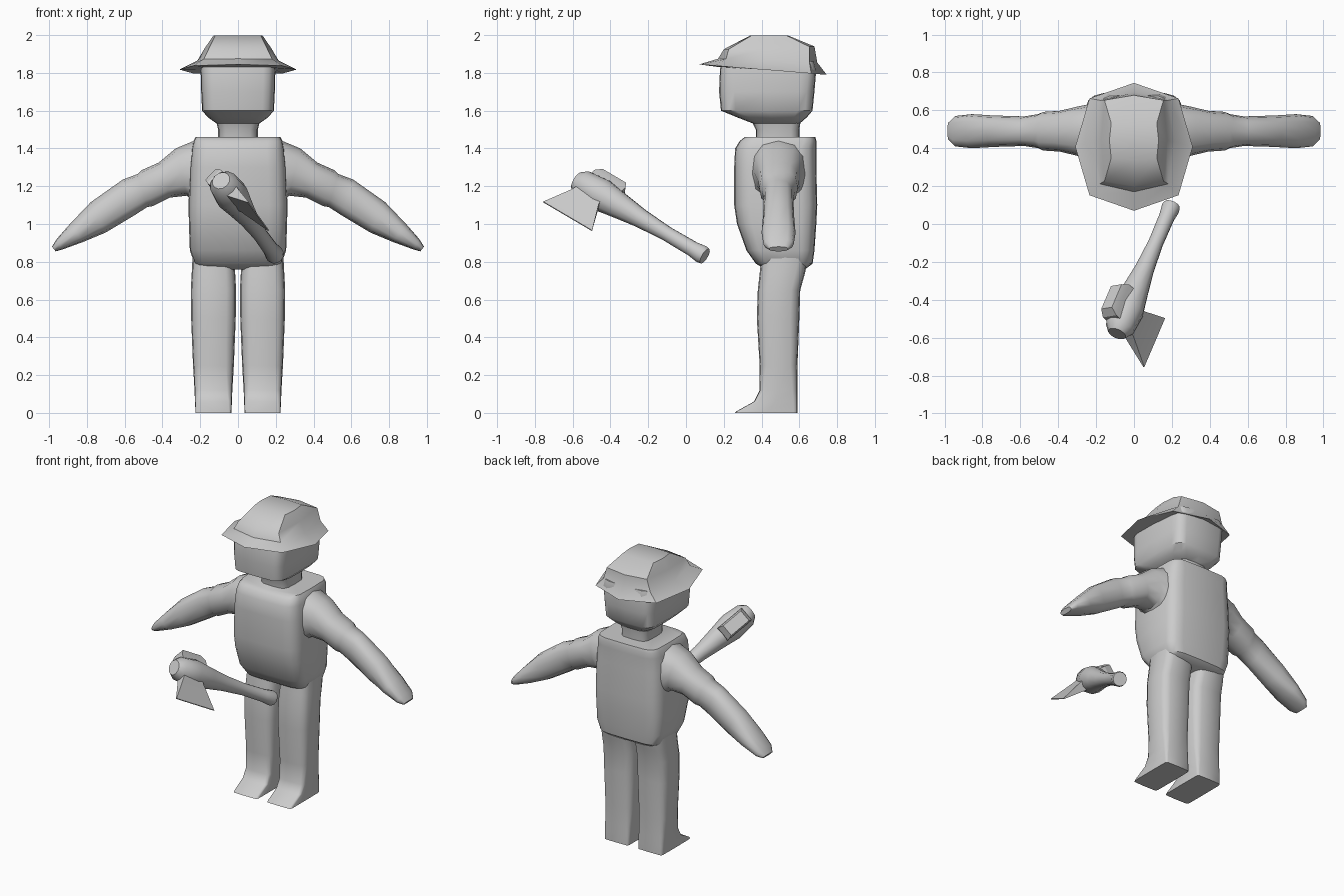
import bpy, bmesh, math
from mathutils import Vector

cube = bpy.data.objects.get("Cube")
if cube:
    bpy.data.objects.remove(cube, do_unlink=True)

grey = bpy.data.materials.new("plain grey")
grey.use_nodes = True
tone = (0.6, 0.6, 0.6, 1)
grey.diffuse_color = tone
grey.node_tree.nodes["Principled BSDF"].inputs["Base Color"].default_value = tone


def finish(name, bm, mirror=False, angle=40):
    """Turn a bmesh into a smooth-shaded object, mirrored across x if asked."""
    bmesh.ops.recalc_face_normals(bm, faces=bm.faces)
    mesh = bpy.data.meshes.new(name)
    bm.to_mesh(mesh)
    bm.free()
    mesh.materials.append(grey)
    mesh.shade_smooth()
    mesh.set_sharp_from_angle(angle=math.radians(angle))
    obj = bpy.data.objects.new(name, mesh)
    bpy.context.collection.objects.link(obj)
    if mirror:
        mod = obj.modifiers.new("Mirror", 'MIRROR')
        mod.use_mirror_merge = False
    return obj


def rounded(angle, power):
    """Point on a rounded square; a higher power gives squarer corners."""
    c, s = math.cos(angle), math.sin(angle)
    e = 2 / power
    return math.copysign(abs(c) ** e, c), math.copysign(abs(s) ** e, s)


def loft(name, sections, sides, **options):
    """Skin a closed tube through sections of (centre, u axis, v axis, power)."""
    bm = bmesh.new()
    rings = []
    for centre, u, v, power in sections:
        ring = []
        for i in range(sides):
            a, b = rounded(math.tau * i / sides, power)
            ring.append(bm.verts.new(Vector(centre) + Vector(u) * a + Vector(v) * b))
        rings.append(ring)
    for low, high in zip(rings, rings[1:]):
        for i in range(sides):
            j = (i + 1) % sides
            bm.faces.new((low[i], low[j], high[j], high[i]))
    bm.faces.new(rings[0][::-1])
    bm.faces.new(rings[-1])
    return finish(name, bm, **options)


def column(name, rows, sides=16, x=0, **options):
    """Upright loft; each row is z, half width, front y, back y, power, back drop."""
    sections = []
    for z, half, front, back, power, drop in rows:
        sections.append(((x, (front + back) / 2, z - drop / 2), (half, 0, 0),
                         (0, (back - front) / 2, -drop / 2), power))
    return loft(name, sections, sides, **options)


# Legs with wedge-toed feet
column("legs", [
    (0, .095, .26, .59, 14, 0),
    (.01, .095, .27, .59, 14, 0),
    (.06, .098, .36, .59, 9, 0),
    (.12, .1, .39, .59, 6, 0),
    (.25, .108, .39, .59, 4, 0),
    (.5, .118, .375, .6, 3.5, 0),
    (.65, .12, .38, .605, 3.5, 0),
    (.74, .115, .39, .63, 3.5, 0),
    (.84, .11, .4, .65, 3.5, 0),
], x=.13, mirror=True)

# Torso
column("torso", [
    (.76, .2, .42, .63, 5, 0),
    (.79, .23, .37, .67, 5, 0),
    (.86, .255, .32, .68, 5, 0),
    (1, .26, .27, .69, 5, 0),
    (1.1, .262, .255, .695, 5, 0),
    (1.3, .255, .255, .69, 5, 0),
    (1.4, .245, .26, .69, 5, 0),
    (1.44, .235, .285, .69, 6, 0),
    (1.46, .225, .31, .685, 6, 0),
], sides=20)

# Neck and head
column("neck", [
    (1.42, .105, .37, .6, 4, 0),
    (1.5, .105, .37, .6, 4, 0),
    (1.56, .12, .34, .61, 4, 0),
])
column("head", [
    (1.53, .11, .36, .6, 4, 0),
    (1.565, .16, .27, .64, 5, 0),
    (1.6, .19, .185, .67, 6, 0),
    (1.7, .195, .175, .68, 6, 0),
    (1.82, .198, .18, .69, 6, 0),
    (1.86, .19, .19, .68, 6, 0),
], sides=20)

# Hat with a faceted brim
column("hat", [
    (1.83, .19, .18, .69, 4, .02),
    (1.845, .31, .07, .745, 2.5, .055),
    (1.875, .215, .17, .695, 4, .02),
    (1.925, .175, .2, .68, 6, -.015),
    (1.998, .13, .34, .54, 9, 0),
], sides=8)

# Arms: upper edge x, z, lower edge x, z, half depth
arm_rows = [
    (.21, 1.45, .18, 1.06, .15),
    (.33, 1.4, .27, 1.15, .13),
    (.42, 1.325, .36, 1.14, .108),
    (.51, 1.285, .45, 1.095, .102),
    (.53, 1.265, .48, 1.09, .09),
    (.61, 1.235, .55, 1.045, .078),
    (.78, 1.115, .7, .955, .083),
    (.89, 1, .82, .905, .09),
    (.96, .92, .93, .865, .08),
    (.985, .88, .965, .855, .05),
]
arms = []
for ux, uz, lx, lz, depth in arm_rows:
    arms.append((((ux + lx) / 2, .49, (uz + lz) / 2), (0, depth, 0),
                 ((ux - lx) / 2, 0, (uz - lz) / 2), 2.5))
loft("arms", arms, 12, mirror=True, angle=50)

# Axe frame: along the handle, toward the blade, and across the flat side
butt = Vector((.2, .1, .83))
along = Vector((-.29, -.68, .4)).normalized()
blade = Vector((.16, -.12, -.14))
blade = (blade - along * blade.dot(along)).normalized()
across = along.cross(blade)

handle = []
for t, r in [(0, .045), (.02, .05), (.08, .042), (.25, .04), (.42, .052),
             (.55, .07), (.68, .09), (.8, .078), (.84, .05)]:
    handle.append((butt + along * t, blade * r, across * r, 2))
loft("axe_handle", handle, 12)

# Axe head: distance toward the blade, half length, half thickness
def axe_part(name, rows, middle):
    sections = []
    for d, length, thick in rows:
        # four-sided ring turned to a rectangle by mixing the two axes
        u, v = along * length, across * thick
        sections.append((butt + along * middle + blade * d, u + v, v - u, 2))
    loft(name, sections, 4, angle=30)


axe_part("axe_blade", [(.03, .07, .045), (.09, .085, .03), (.25, .16, .003)], .72)
axe_part("axe_poll", [(.03, .1, .05), (-.09, .1, .05), (-.13, .075, .04)], .69)
